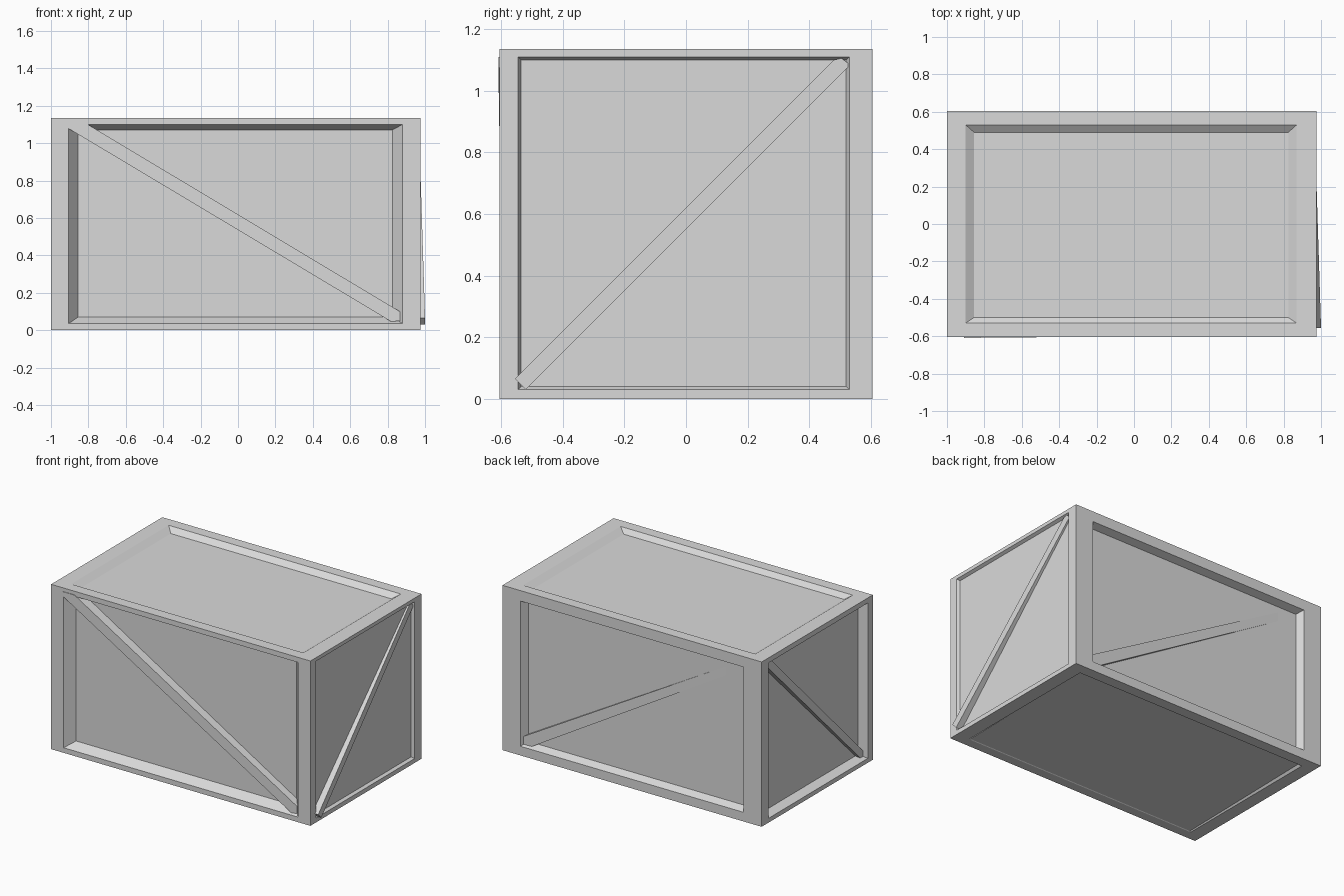
import bpy
import bmesh

cube = bpy.data.objects.get("Cube")
if cube:
    bpy.data.objects.remove(cube, do_unlink=True)

# Crate limits on each axis
LOW = (-1.0, -0.605, 0.0)
HIGH = (0.975, 0.605, 1.135)

grey = bpy.data.materials.new("light_grey")
grey.use_nodes = True
grey.diffuse_color = (0.7, 0.7, 0.7, 1)
grey.node_tree.nodes["Principled BSDF"].inputs["Base Color"].default_value = (0.7, 0.7, 0.7, 1)

# Side name: normal axis, outward sign, the two axes in the face
SIDES = {
    "front": (1, -1, 0, 2), "back": (1, 1, 0, 2),
    "left": (0, 1, 1, 2), "right": (0, -1, 1, 2),
    "top": (2, 1, 0, 1), "bottom": (2, -1, 0, 1),
}


def place(side, u, v, depth):
    """Point on a side, sunk inward by depth."""
    axis, sign, ua, va = SIDES[side]
    co = [0, 0, 0]
    co[ua], co[va] = u, v
    co[axis] = (HIGH if sign > 0 else LOW)[axis] - sign * depth
    return co


def finish(bm, name):
    bmesh.ops.remove_doubles(bm, verts=bm.verts, dist=0.0001)
    bmesh.ops.recalc_face_normals(bm, faces=bm.faces)
    mesh = bpy.data.meshes.new(name)
    bm.to_mesh(mesh)
    bm.free()
    mesh.materials.append(grey)
    obj = bpy.data.objects.new(name, mesh)
    bpy.context.collection.objects.link(obj)


def loop(bm, side, rect, near, far):
    """Rectangle on a side, its depth going from near to far along v."""
    u0, u1, v0, v1 = rect
    corners = ((u0, v0, near), (u1, v0, near), (u1, v1, far), (u0, v1, far))
    return [bm.verts.new(place(side, *corner)) for corner in corners]


def bridge(bm, a, b):
    n = len(a)
    for i in range(n):
        j = (i + 1) % n
        bm.faces.new((a[i], a[j], b[j], b[i]))


def add_side(bm, side, opening, panel, near, far):
    """Frame border, sloped recess walls and sunken panel."""
    _, _, ua, va = SIDES[side]
    outer = loop(bm, side, (LOW[ua], HIGH[ua], LOW[va], HIGH[va]), 0, 0)
    rim = loop(bm, side, opening, 0, 0)
    inner = loop(bm, side, panel, near, far)
    bridge(bm, outer, rim)
    bridge(bm, rim, inner)
    bm.faces.new(inner)


def brace(name, side, outline, start, end, base):
    """Diagonal bar: outline in the face, outer depth varying along u."""
    us = [p[0] for p in outline]
    lo, hi = min(us), max(us)
    bm = bmesh.new()
    face = [bm.verts.new(place(side, u, v, start + (end - start) * (u - lo) / (hi - lo)))
            for u, v in outline]
    rear = [bm.verts.new(place(side, u, v, base)) for u, v in outline]
    bridge(bm, face, rear)
    bm.faces.new(face)
    bm.faces.new(rear)
    finish(bm, name)


# Crate body with a recessed panel on every side
body = bmesh.new()
add_side(body, "front", (-0.905, 0.88, 0.035, 1.10), (-0.855, 0.825, 0.07, 1.07), 0.065, 0.065)
add_side(body, "back", (-0.863, 0.838, 0.063, 1.063), (-0.84, 0.81, 0.085, 1.045), 0.05, 0.05)
add_side(body, "left", (-0.545, 0.53, 0.03, 1.11), (-0.535, 0.52, 0.04, 1.10), 0.02, 0.02)
add_side(body, "right", (-0.55, 0.53, 0.03, 1.10), (-0.53, 0.51, 0.05, 1.08), 0.06, 0.06)
add_side(body, "top", (-0.90, 0.87, -0.53, 0.53), (-0.855, 0.825, -0.50, 0.49), 0.03, 0.03)
add_side(body, "bottom", (-0.91, 0.88, -0.54, 0.53), (-0.90, 0.87, -0.535, 0.52), 0.003, 0.02)
finish(body, "crate_body")

# Diagonal braces, slightly tilted against the panels
brace("front_brace", "front",
      [(-0.91, 1.08), (-0.91, 1.11), (-0.82, 1.11), (0.865, 0.10), (0.865, 0.05), (0.82, 0.045)],
      -0.004, 0.012, 0.09)
brace("back_brace", "back",
      [(-0.85, 1.035), (-0.85, 1.06), (-0.79, 1.06), (0.83, 0.125), (0.83, 0.07), (0.77, 0.07)],
      0.053, 0.02, 0.08)
brace("left_brace", "left",
      [(-0.555, 0.065), (-0.52, 0.03), (0.525, 1.075), (0.525, 1.09), (0.505, 1.105), (0.48, 1.10)],
      -0.025, 0.009, 0.05)
brace("right_brace", "right",
      [(-0.545, 0.075), (-0.545, 0.04), (-0.515, 0.035), (0.525, 1.065), (0.525, 1.095), (0.48, 1.095)],
      0.03, 0.012, 0.09)
